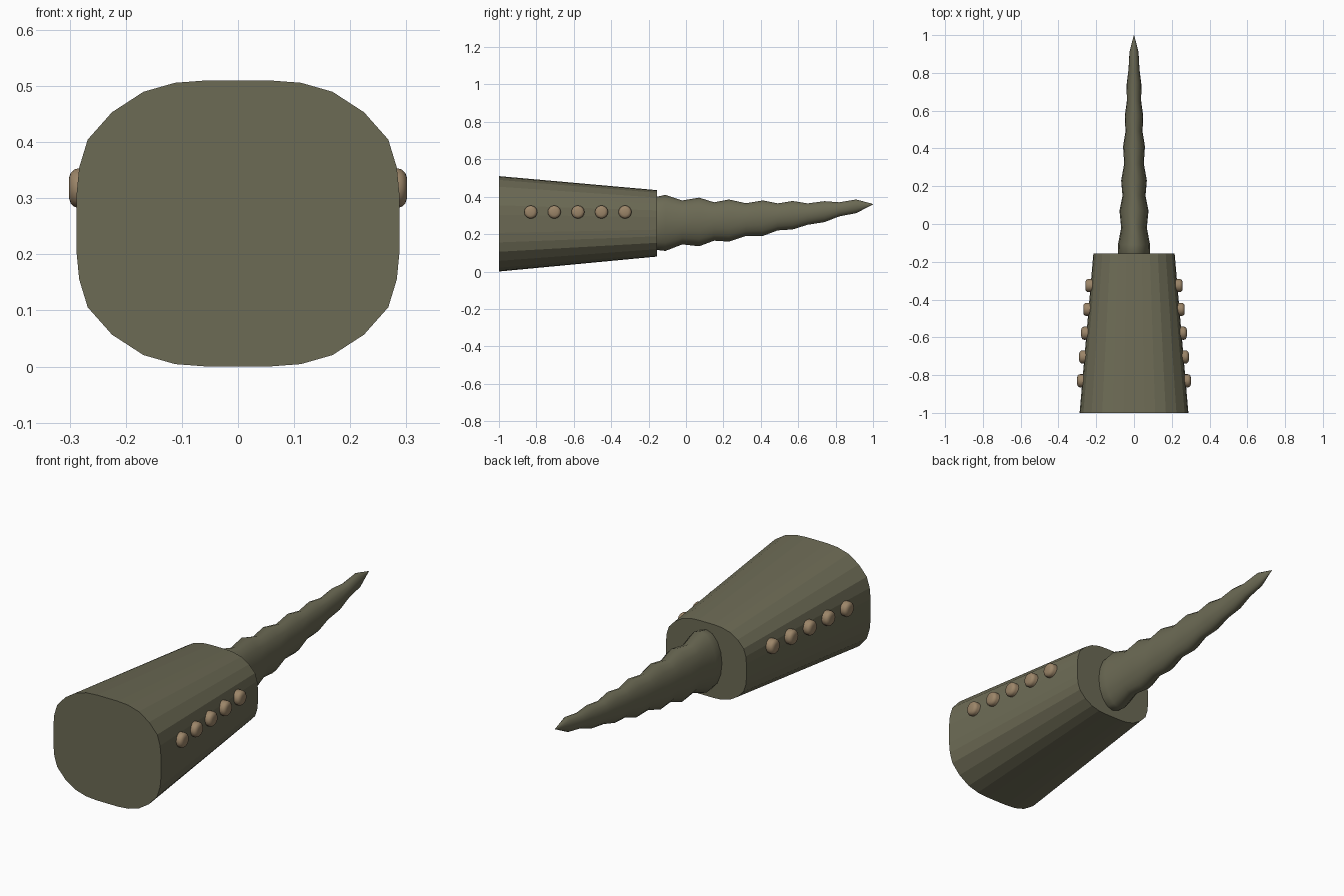
import bpy, bmesh, math
from mathutils import Matrix

if "Cube" in bpy.data.objects:
    bpy.data.objects.remove(bpy.data.objects["Cube"], do_unlink=True)


def material(name, rgb):
    m = bpy.data.materials.new(name)
    m.use_nodes = True
    m.diffuse_color = (*rgb, 1)
    m.node_tree.nodes["Principled BSDF"].inputs["Base Color"].default_value = (*rgb, 1)
    return m


olive = material("olive", (0.15, 0.145, 0.09))
tan = material("tan", (0.33, 0.235, 0.14))


def loft(name, rings, mats):
    """Skin a list of equal-length rings and cap both ends."""
    bm = bmesh.new()
    loops = [[bm.verts.new(p) for p in ring] for ring in rings]
    n = len(loops[0])
    for a, b in zip(loops, loops[1:]):
        for i in range(n):
            j = (i + 1) % n
            bm.faces.new((a[i], a[j], b[j], b[i]))
    bm.faces.new(loops[0])
    bm.faces.new(loops[-1])
    bmesh.ops.recalc_face_normals(bm, faces=bm.faces)
    mesh = bpy.data.meshes.new(name)
    bm.to_mesh(mesh)
    bm.free()
    for m in mats:
        mesh.materials.append(m)
    ob = bpy.data.objects.new(name, mesh)
    bpy.context.collection.objects.link(ob)
    return ob


def smooth(ob, angle):
    bpy.ops.object.select_all(action="DESELECT")
    ob.select_set(True)
    bpy.context.view_layer.objects.active = ob
    bpy.ops.object.shade_smooth_by_angle(angle=math.radians(angle))


# Tapered body with a rounded-square section
quarter = [(1, .19), (.983, .39), (.93, .586), (.78, .777), (.585, .92), (.39, .983), (.19, 1)]
section = quarter + [(-x, z) for x, z in reversed(quarter)]
section += [(-x, -z) for x, z in section]


def body_ring(y, half_w, low, high):
    mid, half_h = (low + high) / 2, (high - low) / 2
    return [(x * half_w, y, mid + z * half_h) for x, z in section]


loft("body", [body_ring(-1, .288, 0, .51), body_ring(-.155, .215, .08, .435)], [olive])

# Rippled horn: y, half width, bottom, top
horn = [(-.2, .075, .13, .385), (-.155, .084, .115, .4), (-.11, .085, .11, .41),
        (-.02, .068, .145, .38), (.07, .077, .135, .395), (.15, .061, .165, .37),
        (.23, .068, .16, .385), (.32, .052, .19, .365), (.41, .058, .19, .38),
        (.49, .045, .22, .364), (.57, .049, .225, .377), (.65, .038, .25, .364),
        (.74, .039, .264, .376), (.82, .029, .295, .37), (.91, .024, .312, .385),
        (1, .001, .359, .361)]
SIDES = 16
rings = []
for y, w, low, high in horn:
    angles = [2 * math.pi * i / SIDES for i in range(SIDES)]
    rings.append([(w * math.cos(a), y, (low + high) / 2 + (high - low) / 2 * math.sin(a))
                  for a in angles])
smooth(loft("horn", rings, [olive]), 50)

# Row of rounded studs on each flank
stud_profile = [(-.02, .034), (.012, .035), (.019, .033), (.025, .027), (.028, .018)]
for side, label in ((1, "left"), (-1, "right")):
    for k in range(5):
        y = -.83 + k * .126
        x = .288 - (y + 1) * .0864
        rings = [[(side * (x + d), y + r * math.cos(math.tau * i / 16),
                   .318 + r * math.sin(math.tau * i / 16)) for i in range(16)]
                 for d, r in stud_profile]
        smooth(loft(f"{label}_stud_{k + 1}", rings, [tan]), 60)
